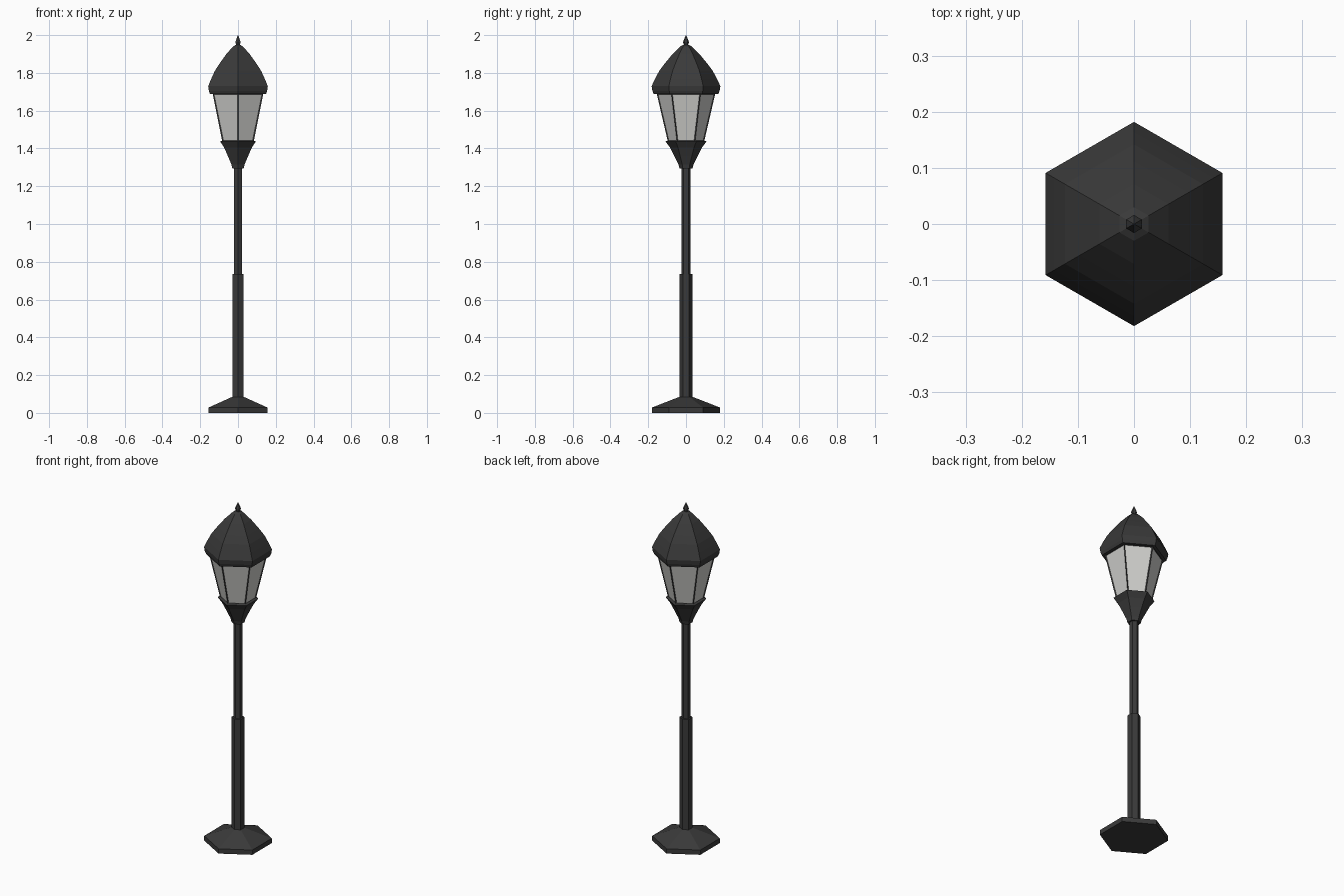
import bpy, bmesh, math

if "Cube" in bpy.data.objects:
    bpy.data.objects.remove(bpy.data.objects["Cube"])


def material(name, color):
    m = bpy.data.materials.new(name)
    m.diffuse_color = (*color, 1)
    m.use_nodes = True
    m.node_tree.nodes["Principled BSDF"].inputs["Base Color"].default_value = m.diffuse_color
    return m


IRON = material("dark iron", (0.042, 0.042, 0.042))
GLASS = material("pale glass", (0.62, 0.62, 0.60))


def hex_lathe(name, profile, mats=(IRON,)):
    """Stack six-sided rings (corner radius, height), corners on the y axis."""
    bm = bmesh.new()
    rings = []
    for r, z in profile:
        rings.append([bm.verts.new((r * math.sin(math.radians(60 * i)),
                                    -r * math.cos(math.radians(60 * i)), z))
                      for i in range(6)])
    for a, b in zip(rings, rings[1:]):
        for i in range(6):
            j = (i + 1) % 6
            bm.faces.new((a[i], a[j], b[j], b[i]))
    bm.faces.new(rings[0][::-1])
    bm.faces.new(rings[-1])
    bmesh.ops.recalc_face_normals(bm, faces=bm.faces)
    mesh = bpy.data.meshes.new(name)
    bm.to_mesh(mesh)
    bm.free()
    ob = bpy.data.objects.new(name, mesh)
    bpy.context.collection.objects.link(ob)
    for m in mats:
        mesh.materials.append(m)
    return ob


# Foot and two-step post
hex_lathe("base", [(0.181, 0), (0.181, 0.028), (0.035, 0.085)])
hex_lathe("lower_post", [(0.034, 0.07), (0.034, 0.735)])
hex_lathe("upper_post", [(0.025, 0.73), (0.025, 1.30)])

# Flared cup carrying the lantern
hex_lathe("lantern_cup", [(0.035, 1.295), (0.040, 1.315), (0.062, 1.36),
                          (0.085, 1.405), (0.109, 1.437), (0.095, 1.442)])

# Glazed lantern: each side inset so the rims form the iron frame
lantern = hex_lathe("lantern_panes", [(0.096, 1.436), (0.155, 1.69)], (IRON, GLASS))
bm = bmesh.new()
bm.from_mesh(lantern.data)
sides = [f for f in bm.faces if abs(f.normal.z) < 0.9]
bmesh.ops.inset_individual(bm, faces=sides, thickness=0.008, depth=-0.004)
for f in sides:
    f.material_index = 1
bm.to_mesh(lantern.data)
bm.free()

# Domed roof and finial
hex_lathe("roof", [(0.171, 1.688), (0.178, 1.705), (0.182, 1.73), (0.164, 1.768),
                   (0.142, 1.81), (0.112, 1.85), (0.071, 1.90), (0.030, 1.94),
                   (0.014, 1.948)])
hex_lathe("finial", [(0.010, 1.945), (0.016, 1.963), (0.013, 1.972), (0.001, 2.0)])
